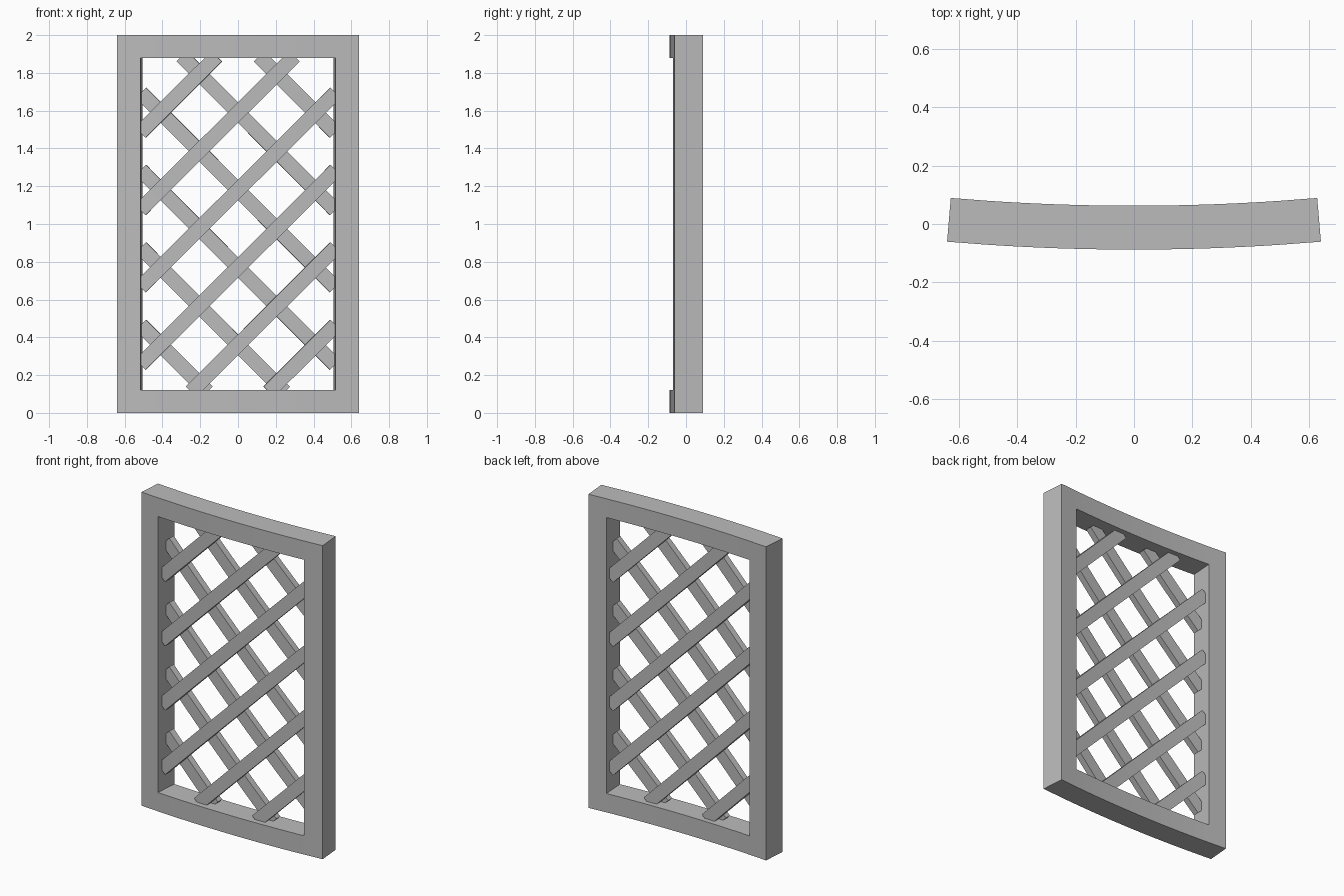
import bpy, bmesh, math

if "Cube" in bpy.data.objects:
    bpy.data.objects.remove(bpy.data.objects["Cube"])

RADIUS = 7.5          # bend radius of the panel, centre on +y
HALF_DEPTH = 0.075    # half the frame thickness
HALF_W = 0.634        # outer half width along the arc
OPEN_W = 0.511        # opening half width along the arc
Z_LOW, Z_HIGH = 0.12, 1.88

grey = bpy.data.materials.new("grey")
grey.diffuse_color = (0.5, 0.5, 0.5, 1)
grey.use_nodes = True
grey.node_tree.nodes["Principled BSDF"].inputs["Base Color"].default_value = grey.diffuse_color


def finish(bm, name):
    """Bend the flat mesh round the arc and make the object."""
    bmesh.ops.recalc_face_normals(bm, faces=bm.faces)
    for v in bm.verts:
        u, d, z = v.co
        r = RADIUS - d
        v.co = (r * math.sin(u / RADIUS),
                RADIUS - 0.0125 - r * math.cos(u / RADIUS), z)
    mesh = bpy.data.meshes.new(name)
    bm.to_mesh(mesh)
    bm.free()
    mesh.materials.append(grey)
    ob = bpy.data.objects.new(name, mesh)
    bpy.context.collection.objects.link(ob)
    bpy.context.view_layer.objects.active = ob
    ob.select_set(True)
    bpy.ops.object.shade_smooth_by_angle(angle=math.radians(30))
    ob.select_set(False)


def build_frame():
    n = 16
    us = [-HALF_W] + [OPEN_W * (2 * i / n - 1) for i in range(n + 1)] + [HALF_W]
    zs = [0, Z_LOW, Z_HIGH, 2]
    bm = bmesh.new()
    grid = [[bm.verts.new((u, -HALF_DEPTH, z)) for z in zs] for u in us]
    for i in range(len(us) - 1):
        for j in range(3):
            if j == 1 and 0 < i < len(us) - 2:
                continue            # the opening
            bm.faces.new((grid[i][j], grid[i + 1][j],
                          grid[i + 1][j + 1], grid[i][j + 1]))
    ext = bmesh.ops.extrude_face_region(bm, geom=bm.faces[:], use_keep_orig=True)
    for v in ext["geom"]:
        if isinstance(v, bmesh.types.BMVert):
            v.co.y = HALF_DEPTH
    finish(bm, "frame")


def build_slat(name, height, side, d0, d1):
    """Square-ended 45 degree slat crossing the centre line at a height."""
    a = max(-0.515, 0.112 - height)
    b = min(0.515, 1.888 - height)
    h = 0.0275                      # half width on each axis
    n = 10
    bm = bmesh.new()
    rings = []
    for i in range(n + 1):
        u = a + (b - a) * i / n
        z = height + u
        rings.append([bm.verts.new((side * (u + s * h), d, z - s * h))
                      for s, d in ((-1, d0), (1, d0), (1, d1), (-1, d1))])
    for p, q in zip(rings, rings[1:]):
        for k in range(4):
            m = (k + 1) % 4
            bm.faces.new((p[k], p[m], q[m], q[k]))
    bm.faces.new(rings[0])
    bm.faces.new(rings[-1])
    finish(bm, name)


build_frame()

# Two crossed layers of lattice slats
for k in range(6):
    height = -0.05 + 0.41 * k
    build_slat(f"front_slat_{k + 1}", height, 1, -0.04, 0.0)
    build_slat(f"back_slat_{k + 1}", height, -1, 0.0, 0.042)
